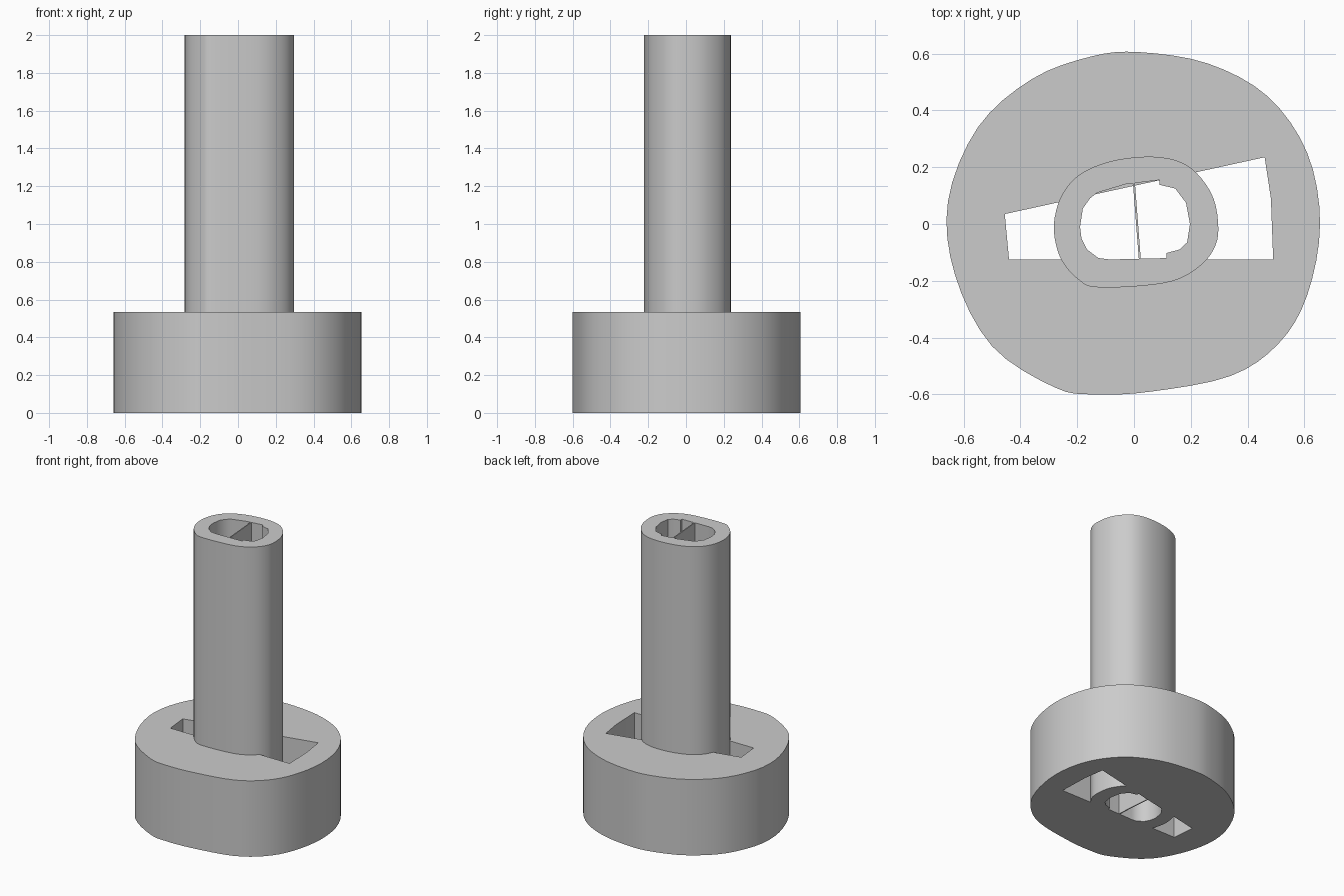
import bpy, bmesh, math
from mathutils import Vector

if "Cube" in bpy.data.objects:
    bpy.data.objects.remove(bpy.data.objects["Cube"], do_unlink=True)

HEIGHT = 2.0
BASE_HEIGHT = 0.535

grey = bpy.data.materials.new("plain grey")
grey.use_nodes = True
colour = (0.6, 0.6, 0.6, 1)
grey.diffuse_color = colour
grey.node_tree.nodes["Principled BSDF"].inputs["Base Color"].default_value = colour


def rounded(points, steps=4):
    """Closed smooth curve through the given points."""
    pts = [Vector(p) for p in points]
    n = len(pts)
    curve = []
    for i in range(n):
        a, b, c, d = (pts[(i + k) % n] for k in (-1, 0, 1, 2))
        for s in range(steps):
            t = s / steps
            curve.append(b + (c - a) * t / 2
                         + (a * 2 - b * 5 + c * 4 - d) * t ** 2 / 2
                         + (b * 3 - a - c * 3 + d) * t ** 3 / 2)
    return curve


def prism(name, outlines, height, smooth=True):
    """Upright prism: first outline is the outside, the others are holes."""
    bm = bmesh.new()
    edges = []
    for outline in outlines:
        verts = [bm.verts.new((p[0], p[1], 0)) for p in outline]
        edges += [bm.edges.new((v, verts[i - 1])) for i, v in enumerate(verts)]
    bmesh.ops.triangle_fill(bm, use_beauty=True, use_dissolve=False, edges=edges)
    top = bmesh.ops.extrude_face_region(bm, geom=bm.faces[:], use_keep_orig=True)
    moved = [g for g in top["geom"] if isinstance(g, bmesh.types.BMVert)]
    bmesh.ops.translate(bm, verts=moved, vec=(0, 0, height))
    bmesh.ops.recalc_face_normals(bm, faces=bm.faces[:])
    mesh = bpy.data.meshes.new(name)
    bm.to_mesh(mesh)
    bm.free()
    mesh.materials.append(grey)
    obj = bpy.data.objects.new(name, mesh)
    bpy.context.collection.objects.link(obj)
    if smooth:
        bpy.ops.object.select_all(action="DESELECT")
        obj.select_set(True)
        bpy.context.view_layer.objects.active = obj
        bpy.ops.object.shade_smooth_by_angle(angle=math.radians(30))
    return obj


# Wide base with a tapering slot right through it
base_outline = rounded([
    (.02, .605), (.26, .565), (.47, .45), (.61, .25), (.655, 0), (.61, -.25),
    (.51, -.42), (.34, -.535), (.06, -.59), (-.14, -.6), (-.28, -.575),
    (-.5, -.43), (-.63, -.18), (-.655, .08), (-.55, .34), (-.36, .51), (-.15, .59)])
slot = [(-.455, .035), (.46, .235), (.482, .09), (.49, -.125), (-.44, -.125)]
prism("base", [base_outline, slot], BASE_HEIGHT)

# Hollow column standing in the slot, its bore stepped on one side
column_outline = rounded([
    (.04, .237), (.145, .225), (.22, .18), (.28, .09), (.297, -.02), (.28, -.09),
    (.23, -.15), (.14, -.2), (0, -.22), (-.14, -.222), (-.19, -.2), (-.24, -.15),
    (-.27, -.09), (-.282, 0), (-.255, .1), (-.19, .175), (-.085, .22)])
bore = [
    (-.19, -.01), (-.18, .055), (-.155, .09), (-.13, .11), (-.03, .14), (.09, .155),
    (.09, .138), (.145, .125), (.183, .075), (.197, 0), (.187, -.065), (.16, -.09),
    (.115, -.102), (.115, -.12), (-.085, -.125), (-.125, -.12), (-.165, -.09),
    (-.185, -.05)]
prism("column", [column_outline, bore], HEIGHT)

# Thin wall dividing the bore
prism("bore_divider", [[(-.004, .148), (.003, .148), (.024, -.124), (.017, -.124)]],
      HEIGHT, smooth=False)
